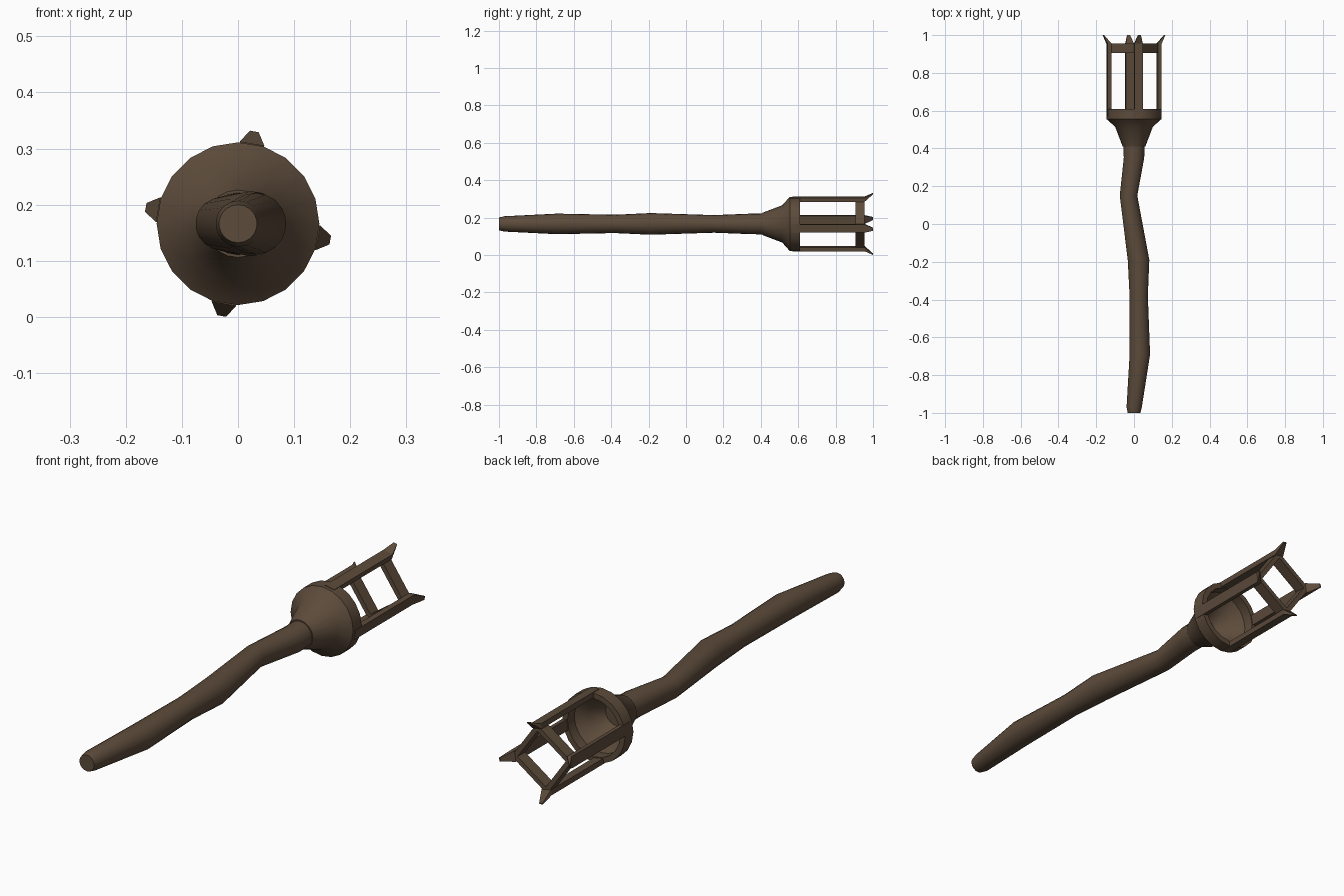
import bpy, bmesh, math
from mathutils import Matrix, Vector

if "Cube" in bpy.data.objects:
    bpy.data.objects.remove(bpy.data.objects["Cube"])

CZ = 0.166                      # height of the torch axis
wood = bpy.data.materials.new("dark brown wood")
wood.diffuse_color = (0.107, 0.070, 0.043, 1)
wood.use_nodes = True
wood.node_tree.nodes["Principled BSDF"].inputs["Base Color"].default_value = wood.diffuse_color


def finish(bm, name, smooth=None):
    bmesh.ops.recalc_face_normals(bm, faces=bm.faces)
    me = bpy.data.meshes.new(name)
    bm.to_mesh(me)
    bm.free()
    me.materials.append(wood)
    ob = bpy.data.objects.new(name, me)
    bpy.context.collection.objects.link(ob)
    if smooth:
        bpy.ops.object.select_all(action='DESELECT')
        ob.select_set(True)
        bpy.context.view_layer.objects.active = ob
        bpy.ops.object.shade_smooth_by_angle(angle=math.radians(smooth))
    return ob


def loft(name, sections, sides, smooth):
    """Round sections (y, centre x, radius) joined along y, capped at both ends."""
    bm = bmesh.new()
    rings = []
    for y, cx, r in sections:
        rings.append([bm.verts.new((cx + r * math.sin(2 * math.pi * i / sides), y,
                                    CZ + r * math.cos(2 * math.pi * i / sides)))
                      for i in range(sides)])
    for a, b in zip(rings, rings[1:]):
        for i in range(sides):
            j = (i + 1) % sides
            bm.faces.new((a[i], a[j], b[j], b[i]))
    bm.faces.new(rings[0])
    bm.faces.new(rings[-1])
    return finish(bm, name, smooth)


def bridge(name, sections, turn):
    """Rectangular sections (y, inner r, outer r, width) for a post on top, turned about the axis."""
    bm = bmesh.new()
    rings = [[bm.verts.new((sx * w / 2, y, r)) for sx, r in
              ((-1, r0), (1, r0), (1, r1), (-1, r1))] for y, r0, r1, w in sections]
    for a, b in zip(rings, rings[1:]):
        for i in range(4):
            j = (i + 1) % 4
            bm.faces.new((a[i], a[j], b[j], b[i]))
    bm.faces.new(rings[0])
    bm.faces.new(rings[-1])
    bm.transform(Matrix.Translation((0, 0, CZ)) @ Matrix.Rotation(turn, 4, 'Y'))
    return finish(bm, name)


# crooked handle
loft("handle", [(-1.0, 0, 0.034), (-0.97, 0.001, 0.041), (-0.69, 0.031, 0.055),
                (-0.38, 0.025, 0.049), (-0.19, 0.024, 0.058), (0.15, -0.029, 0.047),
                (0.35, 0.0, 0.055), (0.43, 0.0, 0.056)], 18, 40)

# hollow cup: outside up to the rim, then back down the inside
loft("cup", [(0.41, 0, 0.06), (0.515, 0, 0.1), (0.555, 0, 0.145), (0.61, 0, 0.145),
             (0.61, 0, 0.122), (0.565, 0, 0.122), (0.53, 0, 0.085), (0.46, 0, 0.05)], 20, 35)

# four posts with flared tips, and the square frame of rails joining them
for k in range(4):
    turn = math.radians(10 + 90 * k)
    bridge(f"post_{k + 1}", [(0.57, 0.124, 0.145, 0.044), (0.955, 0.124, 0.145, 0.044),
                             (1.0, 0.162, 0.167, 0.016)], turn)
    bm = bmesh.new()
    bmesh.ops.create_cube(bm, size=1)
    bm.transform(Matrix.Translation((0, 0.93, CZ))
                 @ Matrix.Rotation(turn + math.radians(45), 4, 'Y')
                 @ Matrix.Translation((0, 0, 0.09))
                 @ Matrix.Diagonal(Vector((0.18, 0.05, 0.02, 1))))
    finish(bm, f"rail_{k + 1}")
